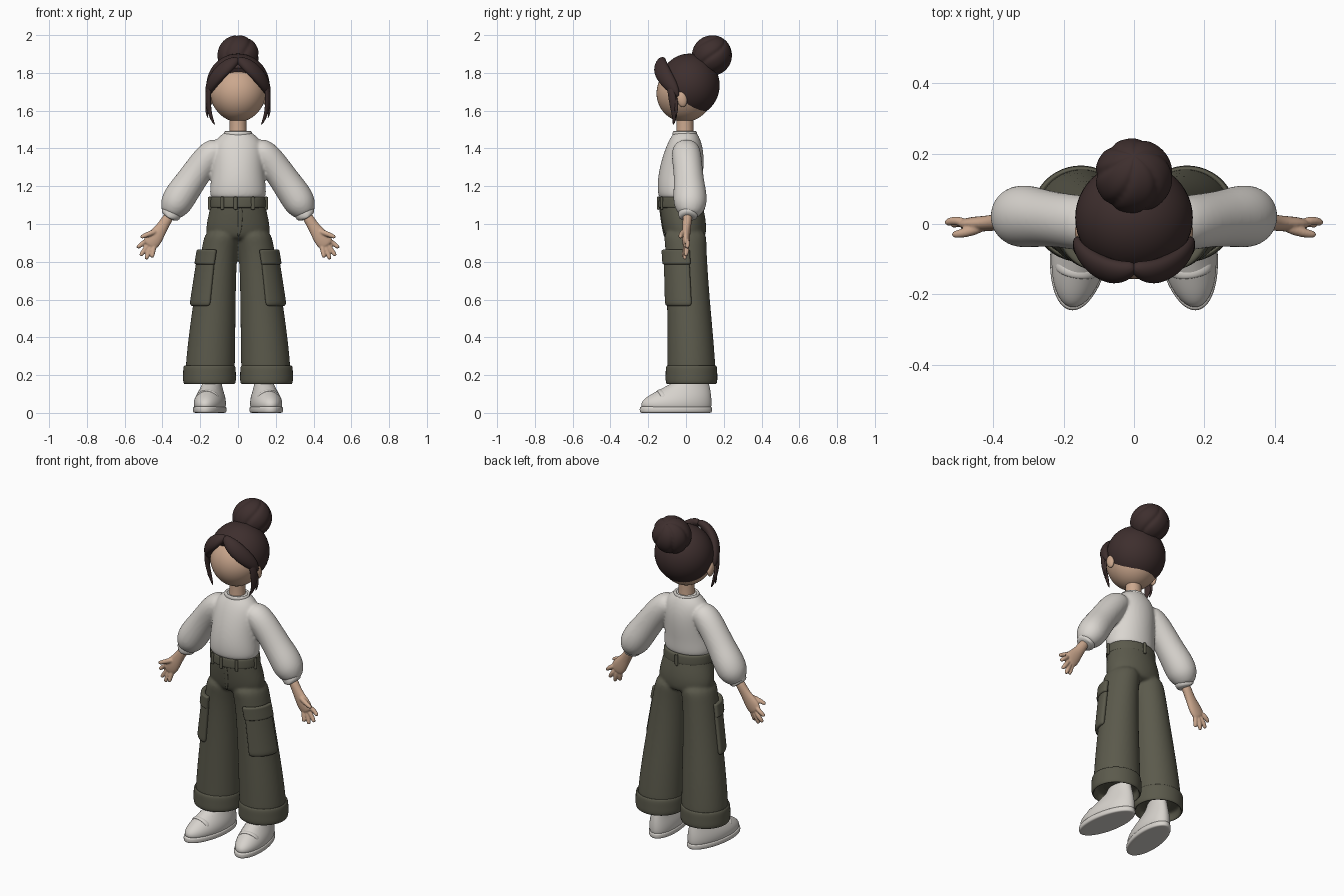
import bpy, bmesh
from math import sin, cos, pi, radians
from mathutils import Vector, Matrix

if "Cube" in bpy.data.objects:
    bpy.data.objects.remove(bpy.data.objects["Cube"])


def material(name, rgb):
    m = bpy.data.materials.new(name)
    m.use_nodes = True
    m.diffuse_color = (*rgb, 1)
    bsdf = next(n for n in m.node_tree.nodes if n.type == "BSDF_PRINCIPLED")
    bsdf.inputs["Base Color"].default_value = (*rgb, 1)
    bsdf.inputs["Roughness"].default_value = 0.8
    return m


SKIN = material("warm skin", (0.60, 0.39, 0.27))
HAIR = material("dark brown hair", (0.048, 0.028, 0.027))
CREAM = material("cream cloth", (0.70, 0.67, 0.63))
OLIVE = material("olive cloth", (0.105, 0.102, 0.072))
SHOE = material("off white leather", (0.68, 0.65, 0.61))
HEAD = Vector((0, 0, 1.71))
Y, Z = Vector((0, 1, 0)), Vector((0, 0, 1))


def tube(bm, rings, n=16, flat=False, around=None):
    """Loft ellipses (x, y, z, width, depth) along a path."""
    pts = [Vector(r[:3]) for r in rings]
    loops = []
    for i, r in enumerate(rings):
        t = Z if flat else (pts[min(i + 1, len(pts) - 1)] - pts[max(i - 1, 0)]).normalized()
        ref = pts[i] - around if around else Y
        d = (ref - t * ref.dot(t)).normalized()
        w = d.cross(t)
        k = 1.02 if n > 8 else 1.1
        loops.append([bm.verts.new(pts[i] + k * (w * r[3] * cos(a) + d * r[4] * sin(a)))
                      for a in (2 * pi * j / n for j in range(n))])
    for a, b in zip(loops, loops[1:]):
        for j in range(n):
            bm.faces.new((a[j], a[(j + 1) % n], b[(j + 1) % n], b[j]))
    bm.faces.new(loops[0][::-1])
    bm.faces.new(loops[-1])


def ball(bm, centre, size, tilt=0, seg=32):
    m = Matrix.Translation(centre) @ Matrix.Rotation(tilt, 4, "X") @ Matrix.Diagonal((*size, 1))
    return bmesh.ops.create_uvsphere(bm, u_segments=seg, v_segments=seg // 2, radius=1, matrix=m)["verts"]


def finish(name, bm, mat, mirror=False, sub=2, fuse=0, thick=0, place=None):
    if place:
        bm.transform(place)
    bmesh.ops.recalc_face_normals(bm, faces=bm.faces)
    for f in bm.faces:
        f.smooth = True
    me = bpy.data.meshes.new(name)
    bm.to_mesh(me)
    bm.free()
    me.materials.append(mat)
    ob = bpy.data.objects.new(name, me)
    bpy.context.collection.objects.link(ob)
    if mirror:
        ob.modifiers.new("mirror", "MIRROR").use_mirror_merge = False
    if thick:
        s = ob.modifiers.new("thickness", "SOLIDIFY")
        s.thickness, s.offset = thick, 0
    if sub:
        s = ob.modifiers.new("smooth surface", "SUBSURF")
        s.levels = s.render_levels = sub
    if fuse:
        r = ob.modifiers.new("fuse", "REMESH")
        r.mode, r.voxel_size, r.use_smooth_shade = "VOXEL", fuse, True
        s = ob.modifiers.new("relax", "SMOOTH")
        s.factor, s.iterations = 0.5, 5
    return ob


def span(z, x0, x1, y0, y1):
    """Horizontal ring from its extents."""
    return ((x0 + x1) / 2, (y0 + y1) / 2, z, (x1 - x0) / 2, (y1 - y0) / 2)


# Trousers: two flared legs fused with the hips
LEG = [span(*r) for r in (
    (0.19, .018, .278, -.10, .158), (0.25, .016, .278, -.10, .156), (0.40, .014, .263, -.10, .145),
    (0.60, .012, .235, -.10, .126), (0.80, .008, .204, -.105, .112), (0.90, -.005, .187, -.112, .108),
    (0.98, -.02, .168, -.122, .108))]
bm = bmesh.new()
tube(bm, LEG, flat=True)
hips = bmesh.new()
for x in (1, -1):
    tube(hips, [(x * r[0], *r[1:]) for r in LEG], flat=True)
tube(hips, [span(z, -w, w, a, b) for z, w, a, b in (
    (.91, .13, -.09, .09), (.94, .17, -.114, .106), (1.0, .168, -.127, .108),
    (1.06, .154, -.136, .098), (1.11, .143, -.14, .086), (1.13, .14, -.138, .084))], flat=True)
bm.free()
finish("trousers", hips, OLIVE, fuse=0.008)

# Turned-up cuffs
bm = bmesh.new()
tube(bm, [(.151, .029, z, r, r * .98) for z, r in (
    (.20, .10), (.19, .118), (.155, .122), (.15, .132), (.165, .139), (.20, .138), (.235, .138),
    (.25, .134), (.253, .127), (.24, .12))], n=24, flat=True)
finish("trouser_cuffs", bm, OLIVE, mirror=True)


def leg_point(z, deg, out):
    lo, hi = next((a, b) for a, b in zip(LEG, LEG[1:]) if a[2] <= z <= b[2])
    k = (z - lo[2]) / (hi[2] - lo[2])
    cx, cy, _, rx, ry = (p + (q - p) * k for p, q in zip(lo, hi))
    a = radians(deg)
    return Vector((cx + (rx + out) * cos(a), cy + (ry + out) * sin(a), z))


def patch(name, z0, z1, d0, d1, out, thick):
    """Cloth panel that wraps around the leg."""
    bm = bmesh.new()
    rows = [[bm.verts.new(leg_point(z0 + (z1 - z0) * i / 6, d0 + (d1 - d0) * j / 8, out))
             for j in range(9)] for i in range(7)]
    for a, b in zip(rows, rows[1:]):
        for j in range(8):
            bm.faces.new((a[j], a[j + 1], b[j + 1], b[j]))
    finish(name, bm, OLIVE, mirror=True, thick=thick)


patch("cargo_pockets", .565, .82, -80, 8, .006, .024)
patch("cargo_flaps", .785, .865, -82, 10, .013, .026)

# Waistband, belt loops and fly
bm = bmesh.new()
tube(bm, [(0, -.027, z, r, r - .03) for z, r in (
    (1.085, .13), (1.085, .146), (1.095, .148), (1.135, .146), (1.145, .142), (1.145, .12))], n=24, flat=True)
finish("waistband", bm, OLIVE)
bm = bmesh.new()
for deg in (-124, -95, -58, -8, 188, 90):
    a = radians(deg)
    x, y = .15 * cos(a), -.027 + .12 * sin(a)
    tube(bm, [(x, y, z, .010, .007) for z in (1.075, 1.08, 1.14, 1.145)], n=8, flat=True)
finish("belt_loops", bm, OLIVE)
bm = bmesh.new()
tube(bm, [(.012, -.139, 1.09, .012, .004), (.012, -.131, 1.03, .012, .004),
          (.01, -.122, .97, .010, .004), (0, -.112, .93, .003, .004)], n=8)
finish("fly", bm, OLIVE)

# Sweater: body and puffed sleeves fused together
bm = bmesh.new()
tube(bm, [span(z, -w, w, a, b) for z, w, a, b in (
    (1.135, .12, -.12, .06), (1.135, .142, -.14, .077), (1.16, .151, -.15, .084), (1.22, .145, -.152, .086),
    (1.30, .138, -.14, .094), (1.38, .138, -.117, .094), (1.44, .125, -.092, .08),
    (1.475, .085, -.07, .062), (1.488, .066, -.06, .052), (1.488, .05, -.05, .04))], flat=True)
SLEEVE = ((.08, 0, 1.42, .05, .06), (.135, 0, 1.38, .077, .08), (.20, .01, 1.30, .077, .077),
          (.255, .016, 1.22, .08, .08), (.305, .022, 1.15, .087, .09), (.337, .022, 1.095, .082, .087),
          (.355, .014, 1.06, .058, .062), (.362, .012, 1.045, .045, .045))
for s in (1, -1):
    tube(bm, [(s * r[0], *r[1:]) for r in SLEEVE])
finish("sweater", bm, CREAM, fuse=0.008)
bm = bmesh.new()
tube(bm, [(.345, .012, 1.072, .04, .04), (.347, .012, 1.068, .055, .052), (.366, .01, 1.035, .054, .05),
          (.369, .01, 1.03, .046, .042), (.366, .01, 1.035, .033, .033)])
finish("sleeve_cuffs", bm, CREAM, mirror=True)
bm = bmesh.new()
tube(bm, [(0, -.006, z, r, r * .87) for z, r in (
    (1.465, .062), (1.465, .074), (1.48, .077), (1.493, .071), (1.49, .062), (1.475, .05))], flat=True)
finish("collar", bm, CREAM)

# Hands with palms to the front
bm = bmesh.new()
tube(bm, [(.355, .01, 1.06, .028, .026), (.385, .006, 1.01, .028, .024), (.41, .002, .97, .033, .022),
          (.44, 0, .93, .045, .022), (.462, 0, .9, .045, .019), (.475, 0, .882, .032, .014)])
FINGERS = (((.47, .92), (.507, .897), (.532, .875)), ((.465, .90), (.498, .86), (.515, .833)),
           ((.455, .895), (.475, .85), (.485, .815)), ((.44, .90), (.45, .855), (.455, .825)))
for i, ((ax, az), (mx, mz), (tx, tz)) in enumerate(FINGERS):
    y = .012 - .006 * i
    tube(bm, [(ax, 0, az, .013, .013), (mx, y, mz, .013, .013),
              (tx, y - .008, tz, .011, .011), (tx, y - .009, tz - .002, .005, .005)], n=8)
tube(bm, [(.425, -.005, .965, .016, .016), (.465, -.022, .95, .014, .014),
          (.505, -.03, .934, .012, .012), (.517, -.03, .929, .007, .007)], n=8)
finish("hands", bm, SKIN, mirror=True, fuse=0.004)

# Neck, face and ears
bm = bmesh.new()
tube(bm, [(0, -.006, z, r, r) for z, r in ((1.44, .05), (1.48, .046), (1.54, .044), (1.61, .046))], flat=True)
finish("neck", bm, SKIN)
bm = bmesh.new()
for v in ball(bm, (0, -.008, 1.692), (.151, .15, .152)):
    if v.co.z < 1.69:
        v.co.x *= 1 - .5 * (1.69 - v.co.z)
finish("face", bm, SKIN, sub=1)
bm = bmesh.new()
ball(bm, (.152, -.022, 1.66), (.017, .028, .042), radians(12), 16)
finish("ears", bm, SKIN, mirror=True, sub=1)

# Hair cap, cut along the hairline
bm = bmesh.new()
ball(bm, (0, .018, 1.735), (.167, .16, .167), seg=48)
cut = bmesh.ops.bisect_plane(bm, geom=bm.verts[:] + bm.edges[:] + bm.faces[:],
                             plane_co=(0, -.055, 1.71), plane_no=(0, -.88, -.47), clear_outer=True)
bmesh.ops.holes_fill(bm, edges=[e for e in bm.edges if e.is_boundary])
cap = finish("hair_cap", bm, HAIR, sub=0)
for f in cap.data.polygons:
    f.use_smooth = len(f.vertices) < 5

# Swept fringe and side locks
bm = bmesh.new()
tube(bm, [(-.004, -.118, 1.872, .014, .014), (.02, -.132, 1.862, .03, .024), (.062, -.137, 1.832, .046, .03),
          (.108, -.118, 1.788, .047, .03), (.142, -.084, 1.74, .04, .026), (.158, -.055, 1.70, .024, .018),
          (.162, -.04, 1.675, .006, .006)], n=12, around=HEAD)
finish("fringe", bm, HAIR, mirror=True)
bm = bmesh.new()
tube(bm, [(.148, -.085, 1.75, .02, .012), (.161, -.075, 1.68, .022, .013), (.156, -.066, 1.62, .02, .012),
          (.146, -.06, 1.575, .015, .009), (.132, -.064, 1.54, .007, .006), (.122, -.068, 1.525, .002, .002)],
     n=8, around=HEAD)
tube(bm, [(.155, -.06, 1.69, .011, .009), (.166, -.05, 1.63, .011, .008), (.166, -.052, 1.585, .007, .006),
          (.158, -.058, 1.56, .002, .002)], n=8, around=HEAD)
finish("side_locks", bm, HAIR, mirror=True)

# Bun with twisted folds
bm = bmesh.new()
for v in bmesh.ops.create_uvsphere(bm, u_segments=64, v_segments=32, radius=1)["verts"]:
    from_axis = (v.co.x ** 2 + v.co.y ** 2) ** .5
    turn = Vector((1, 0)).angle_signed(v.co.xy) if from_axis > .01 else 0
    v.co *= 1 - .09 * from_axis * (1 - abs(sin(3.5 * turn * 6 / 7 + 1.4 * v.co.z))) ** 2.5
bm.transform(Matrix.Translation((0, .137, 1.892)) @ Matrix.Rotation(radians(-32), 4, "X")
             @ Matrix.Diagonal((.112, .106, .108, 1)))
finish("hair_bun", bm, HAIR, sub=1)

# Shoes, toes turned slightly out
turnout = Matrix.Translation((.13, .07, 0)) @ Matrix.Rotation(radians(9), 4, "Z")
bm = bmesh.new()
tube(bm, [(0, -.125, z, r, r + .108) for z, r in (
    (0, .06), (0, .079), (.008, .084), (.026, .084), (.034, .08), (.034, .05))], n=24, flat=True)
finish("shoe_soles", bm, SHOE, mirror=True, place=turnout)
bm = bmesh.new()
tube(bm, [span(z, -w, w, a, b) for z, w, a, b in (
    (.02, .07, -.29, .055), (.03, .08, -.31, .063), (.06, .081, -.308, .064), (.09, .073, -.272, .062),
    (.12, .06, -.215, .058), (.15, .05, -.16, .052), (.17, .046, -.12, .046), (.22, .044, -.10, .042))],
    n=24, flat=True)
finish("shoe_uppers", bm, SHOE, mirror=True, place=turnout)
bm = bmesh.new()
for y, z, w in ((-.212, .118, .058), (-.158, .142, .052)):
    tube(bm, [(w * sin(a), y + .02 * (1 - cos(a)), z - .045 * (1 - cos(a)), .008, .016)
              for a in (radians(d) for d in (-85, -60, -30, 0, 30, 60, 85))], n=8)
finish("shoe_straps", bm, SHOE, mirror=True, place=turnout)
